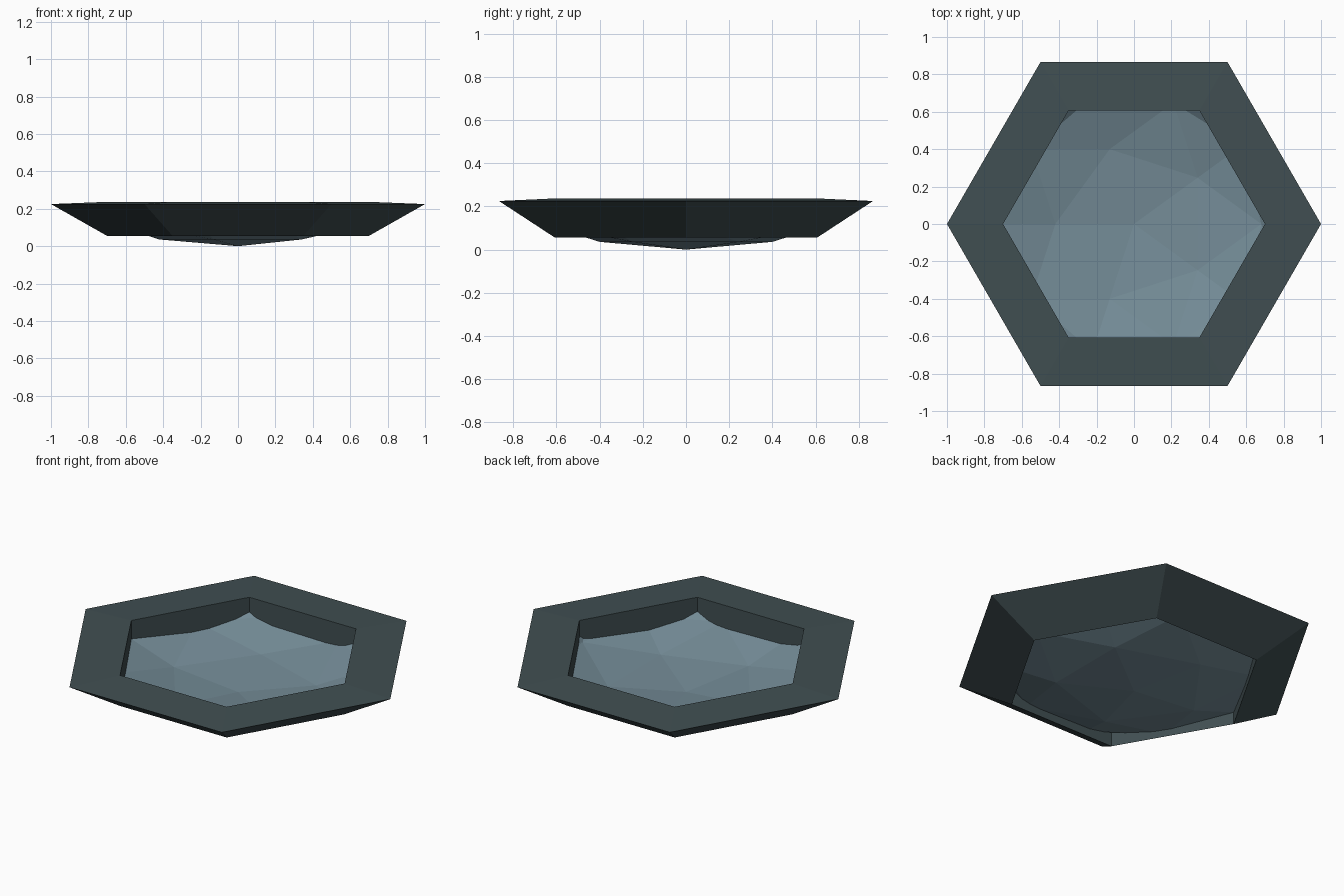
import bpy, bmesh, math

if "Cube" in bpy.data.objects:
    bpy.data.objects.remove(bpy.data.objects["Cube"])

def material(name, rgb):
    m = bpy.data.materials.new(name)
    m.diffuse_color = (*rgb, 1)
    m.use_nodes = True
    m.node_tree.nodes["Principled BSDF"].inputs["Base Color"].default_value = m.diffuse_color
    return m

def finish(bm, name, mat):
    me = bpy.data.meshes.new(name)
    bm.to_mesh(me)
    bm.free()
    me.materials.append(mat)
    ob = bpy.data.objects.new(name, me)
    bpy.context.collection.objects.link(ob)
    return ob

dark = material("dark slate", (0.052, 0.078, 0.084))
blue = material("grey blue", (0.175, 0.262, 0.31))

# Hexagonal frame: wedge section swept round six corners
section = [(0.70, 0.055), (1.0, 0.225), (0.70, 0.237)]
bm = bmesh.new()
rings = [[bm.verts.new((r * math.cos(k * math.pi / 3), r * math.sin(k * math.pi / 3), z))
          for r, z in section] for k in range(6)]
for k in range(6):
    a, b = rings[k], rings[(k + 1) % 6]
    for i in range(3):
        j = (i + 1) % 3
        bm.faces.new((a[i], b[i], b[j], a[j]))
bmesh.ops.recalc_face_normals(bm, faces=bm.faces)
finish(bm, "hex_frame", dark)

# Shallow faceted bowl: lower half of a flattened icosphere, its rim hidden in the frame
bm = bmesh.new()
bmesh.ops.create_icosphere(bm, subdivisions=2, radius=0.8)
bmesh.ops.bisect_plane(bm, geom=bm.verts[:] + bm.edges[:] + bm.faces[:],
                       plane_co=(0, 0, -0.1), plane_no=(0, 0, 1), clear_outer=True)
for v in bm.verts:
    v.co.z = (v.co.z + 0.8) * 0.3
# faces look up into the bowl
bmesh.ops.reverse_faces(bm, faces=bm.faces[:])
finish(bm, "faceted_bowl", blue)
